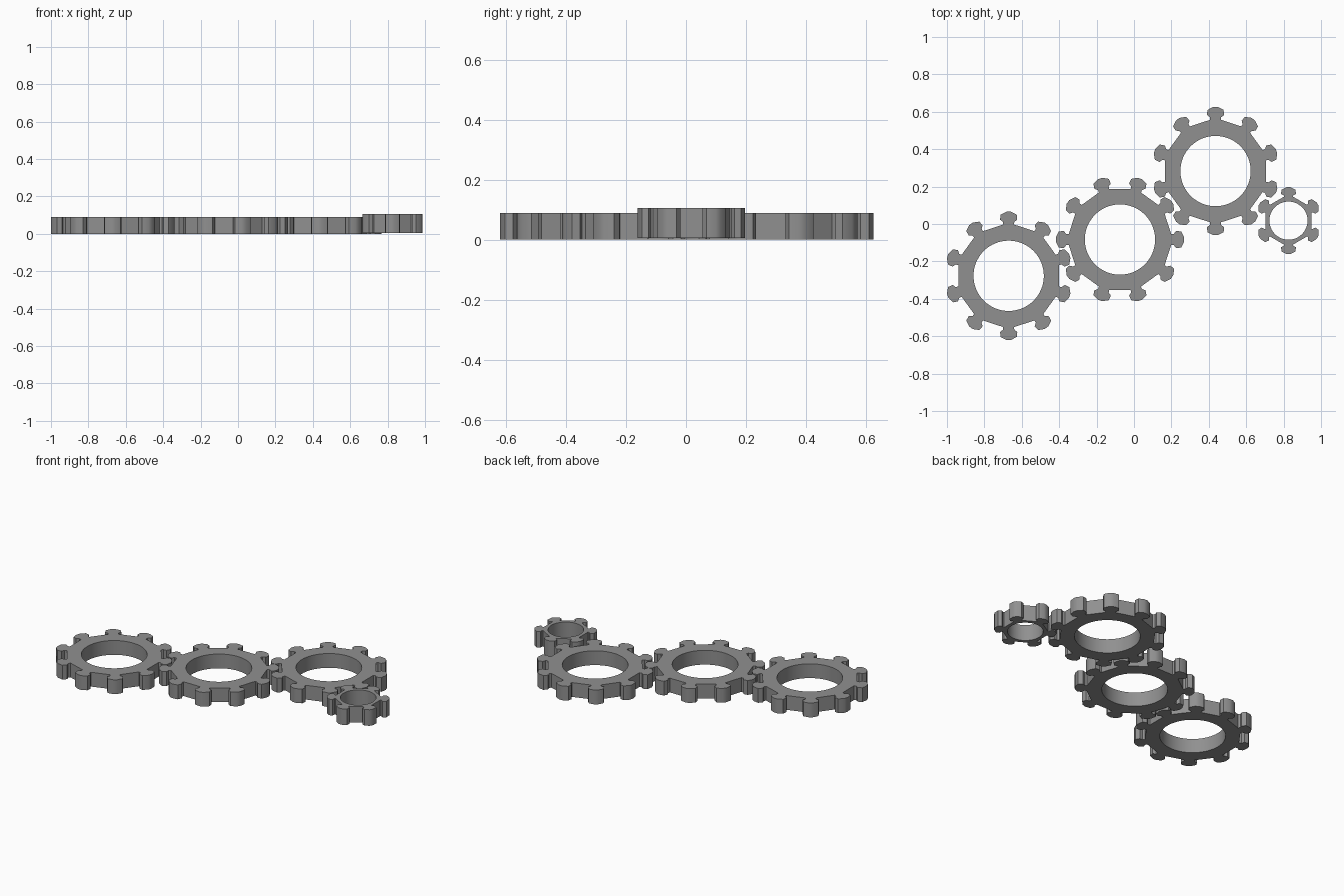
import bpy, bmesh, math
from mathutils import Matrix, Vector

cube = bpy.data.objects.get("Cube")
if cube:
    bpy.data.objects.remove(cube, do_unlink=True)

grey = bpy.data.materials.new("plain grey")
grey.use_nodes = True
grey.diffuse_color = (0.28, 0.28, 0.28, 1)
grey.node_tree.nodes["Principled BSDF"].inputs["Base Color"].default_value = (0.28, 0.28, 0.28, 1)

# Half tooth outlines as (sideways, outward) points, from the neck to the tip
LARGE_TOOTH = [(0.029, 0.274), (0.030, 0.288), (0.046, 0.300), (0.043, 0.327), (0.012, 0.343)]
SMALL_TOOTH = [(0.024, 0.128), (0.025, 0.134), (0.040, 0.143), (0.037, 0.165), (0.010, 0.179)]


def add_loop(bm, points):
    """Closed loop of edges through flat points."""
    verts = [bm.verts.new((p[0], p[1], 0)) for p in points]
    return [bm.edges.new((v, verts[(i + 1) % len(verts)])) for i, v in enumerate(verts)]


def make_gear(name, centre, z0, z1, teeth, start, half_tooth, hole_radius):
    # Whole tooth, walked anticlockwise, pointing along +y
    tooth = half_tooth + [(-x, y) for x, y in reversed(half_tooth)]
    outline = []
    for i in range(teeth):
        turn = Matrix.Rotation(math.radians(start - 90) + math.tau * i / teeth, 2)
        outline += [turn @ Vector(p) for p in tooth]
    hole = [(hole_radius * math.cos(math.tau * i / 64),
             hole_radius * math.sin(math.tau * i / 64)) for i in range(64)]

    # Fill between outline and hole, then extrude to thickness
    bm = bmesh.new()
    edges = add_loop(bm, outline) + add_loop(bm, hole)
    bmesh.ops.triangle_fill(bm, use_beauty=True, use_dissolve=False,
                            edges=edges, normal=(0, 0, 1))
    top = bmesh.ops.extrude_face_region(bm, geom=bm.faces[:], use_keep_orig=True)
    bmesh.ops.translate(bm, vec=(0, 0, z1 - z0),
                        verts=[g for g in top["geom"] if isinstance(g, bmesh.types.BMVert)])
    bmesh.ops.recalc_face_normals(bm, faces=bm.faces[:])

    mesh = bpy.data.meshes.new(name)
    bm.to_mesh(mesh)
    bm.free()
    mesh.materials.append(grey)
    obj = bpy.data.objects.new(name, mesh)
    obj.location = (centre[0], centre[1], z0)
    bpy.context.collection.objects.link(obj)
    bpy.ops.object.select_all(action='DESELECT')
    obj.select_set(True)
    bpy.context.view_layer.objects.active = obj
    bpy.ops.object.shade_smooth_by_angle(angle=math.radians(30))


# Train of three large gears and one thicker small gear
make_gear("right_gear", (-0.67, -0.277), 0, 0.09, 10, 90, LARGE_TOOTH, 0.188)
make_gear("middle_gear", (-0.075, -0.083), 0, 0.09, 10, 0, LARGE_TOOTH, 0.188)
make_gear("left_gear", (0.436, 0.283), 0, 0.09, 10, 90, LARGE_TOOTH, 0.188)
make_gear("small_gear", (0.826, 0.018), 0.005, 0.106, 6, 90, SMALL_TOOTH, 0.102)
